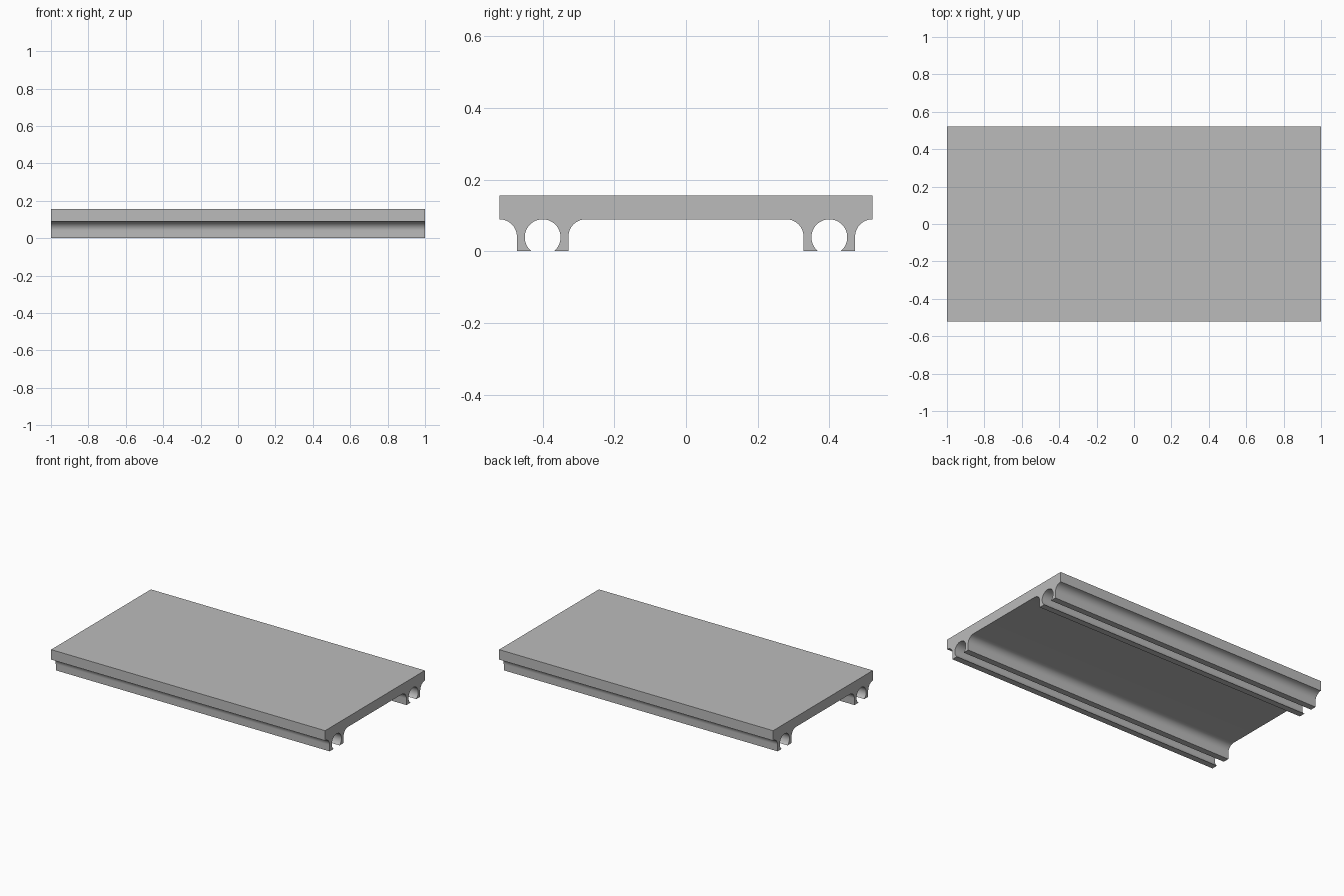
import bpy, bmesh
from math import cos, sin, asin, radians, pi

HALF_LENGTH, HALF_WIDTH = 1.0, 0.52
TOP, UNDERSIDE = 0.155, 0.089
RAIL_Y, RAIL_HALF = 0.40, 0.072
FILLET = HALF_WIDTH - RAIL_Y - RAIL_HALF
BORE = 0.05
BORE_Z = UNDERSIDE - BORE

cube = bpy.data.objects.get("Cube")
if cube:
    bpy.data.objects.remove(cube, do_unlink=True)

grey = bpy.data.materials.new("plain grey")
grey.use_nodes = True
colour = (0.5, 0.5, 0.5, 1)
grey.diffuse_color = colour
grey.node_tree.nodes["Principled BSDF"].inputs["Base Color"].default_value = colour


def arc(cy, cz, radius, start, end, steps):
    """Points along an arc in the cross-section plane, angles in radians."""
    angles = [start + (end - start) * i / steps for i in range(steps + 1)]
    return [(cy + radius * cos(a), cz + radius * sin(a)) for a in angles]


# Half cross-section, from the top edge round the rail to the inner underside
fillet_z = UNDERSIDE - FILLET
outer, inner = RAIL_Y + RAIL_HALF, RAIL_Y - RAIL_HALF
dip = asin(BORE_Z / BORE)
half = [(HALF_WIDTH, TOP)]
half += arc(outer + FILLET, fillet_z, FILLET, pi / 2, pi, 16)
half += [(outer, 0)]
half += arc(RAIL_Y, BORE_Z, BORE, -dip, pi + dip, 48)
half += [(inner, 0)]
half += arc(inner - FILLET, fillet_z, FILLET, 0, pi / 2, 16)
profile = half + [(-y, z) for y, z in reversed(half)]

# Extrude the mirrored section along the length
bm = bmesh.new()
end_face = bm.faces.new([bm.verts.new((-HALF_LENGTH, y, z)) for y, z in profile])
extruded = bmesh.ops.extrude_face_region(bm, geom=[end_face], use_keep_orig=True)
moved = [v for v in extruded["geom"] if isinstance(v, bmesh.types.BMVert)]
bmesh.ops.translate(bm, verts=moved, vec=(2 * HALF_LENGTH, 0, 0))
bmesh.ops.recalc_face_normals(bm, faces=bm.faces)
mesh = bpy.data.meshes.new("railed_plate")
bm.to_mesh(mesh)
bm.free()
mesh.materials.append(grey)

plate = bpy.data.objects.new("railed_plate", mesh)
bpy.context.collection.objects.link(plate)
bpy.context.view_layer.objects.active = plate
plate.select_set(True)
bpy.ops.object.shade_smooth_by_angle(angle=radians(30))
